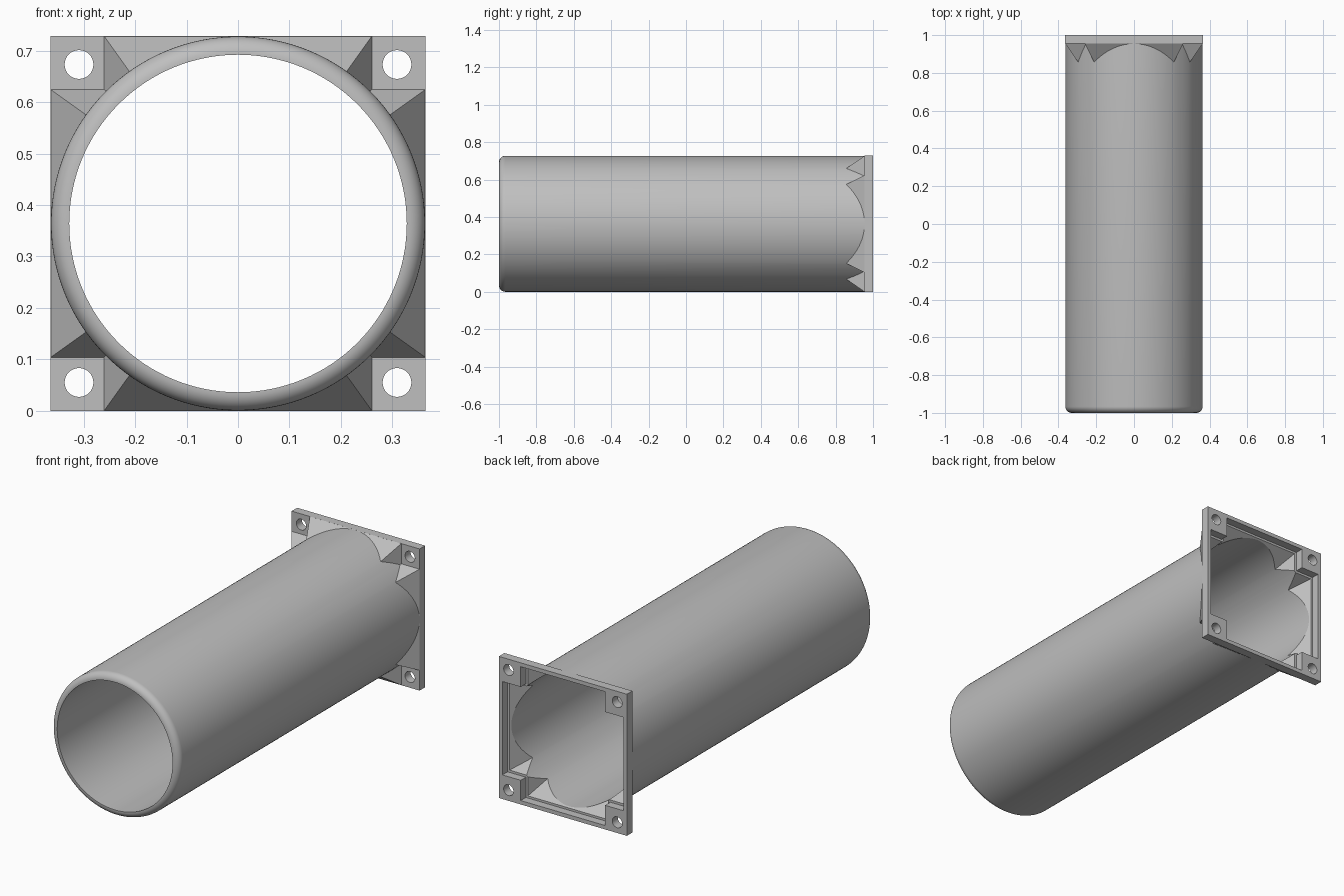
import bpy, bmesh, math
from mathutils import Vector

if "Cube" in bpy.data.objects:
    bpy.data.objects.remove(bpy.data.objects["Cube"])

H = 0.364        # half size of the square flange, also tube outer radius
R_IN = 0.328     # tube bore
Y_F = 0.955      # front face of the flange
ARM = 0.26       # half width of the cross-shaped transition
TAPER = 1.9      # shrink of the transition per unit of length

grey = bpy.data.materials.new("plain grey")
grey.diffuse_color = (0.52, 0.52, 0.52, 1)
grey.use_nodes = True
grey.node_tree.nodes["Principled BSDF"].inputs["Base Color"].default_value = grey.diffuse_color


def loft(name, rings):
    """Closed solid through rings of equal point count."""
    bm = bmesh.new()
    loops = [[bm.verts.new(p) for p in ring] for ring in rings]
    n = len(loops[0])
    for a, b in zip(loops, loops[1:]):
        for i in range(n):
            j = (i + 1) % n
            bm.faces.new((a[i], a[j], b[j], b[i]))
    bm.faces.new(loops[0])
    bm.faces.new(loops[-1])
    bmesh.ops.recalc_face_normals(bm, faces=bm.faces)
    me = bpy.data.meshes.new(name)
    bm.to_mesh(me)
    bm.free()
    me.materials.append(grey)
    ob = bpy.data.objects.new(name, me)
    bpy.context.collection.objects.link(ob)
    return ob


def circle(y, r, n=128, x=0, z=0):
    return [Vector((x + r * math.cos(2 * math.pi * i / n), y,
                    H + z + r * math.sin(2 * math.pi * i / n))) for i in range(n)]


def square(y, h):
    return [Vector((x, y, H + z)) for x, z in ((-h, -h), (h, -h), (h, h), (-h, h))]


def cross(y, h, a, s=1.0):
    pts = [(h, -a), (h, a), (a, a), (a, h), (-a, h), (-a, a),
           (-h, a), (-h, -a), (-a, -a), (-a, -h), (a, -h), (a, -a)]
    return [Vector((x * s, y, H + z * s)) for x, z in pts]


def scale_at(y):
    return 1 + (y - Y_F) * TAPER


def boolean(target, tool, operation):
    m = target.modifiers.new(operation, 'BOOLEAN')
    m.operation, m.solver, m.object = operation, 'EXACT', tool
    bpy.context.view_layer.objects.active = target
    bpy.ops.object.modifier_apply(modifier=m.name)
    bpy.data.objects.remove(tool)


# Tube with a rounded front lip
f = 0.034
lip = [circle(-1 + f * (1 - math.sin(t)), H - 0.0005 - f * (1 - math.cos(t)))
       for t in (math.pi / 2 * (1 - i / 8) for i in range(9))]
duct = loft("fan_duct", lip + [circle(0.965, H - 0.0005)])

# Tapered cross-shaped transition and square flange
boolean(duct, loft("transition", [
    cross(0.6, H - 0.0002, ARM, scale_at(0.6)),
    cross(Y_F, H - 0.0002, ARM),
    cross(0.967, H - 0.0002, ARM, 0.98)]), 'UNION')
boolean(duct, loft("flange", [square(Y_F, H), square(1, H)]), 'UNION')

# Bore, tapered inner opening and stepped rear pocket
boolean(duct, loft("bore", [circle(-1.1, R_IN), circle(1.1, R_IN)]), 'DIFFERENCE')
boolean(duct, loft("inner_taper", [
    cross(y, H - 0.033, ARM - 0.033, scale_at(y)) for y in (0.6, 0.962)]), 'DIFFERENCE')
boolean(duct, loft("rear_pocket", [
    cross(y, H - 0.02, ARM - 0.02) for y in (Y_F + 0.003, 1.1)]), 'DIFFERENCE')

# Screw holes in the four corners
for sx in (-1, 1):
    for sz in (-1, 1):
        boolean(duct, loft("screw_hole", [
            circle(y, 0.028, 32, sx * 0.309, sz * 0.309) for y in (0.9, 1.1)]), 'DIFFERENCE')

bpy.ops.object.select_all(action='DESELECT')
duct.select_set(True)
bpy.context.view_layer.objects.active = duct
bpy.ops.object.shade_smooth_by_angle(angle=math.radians(25))
